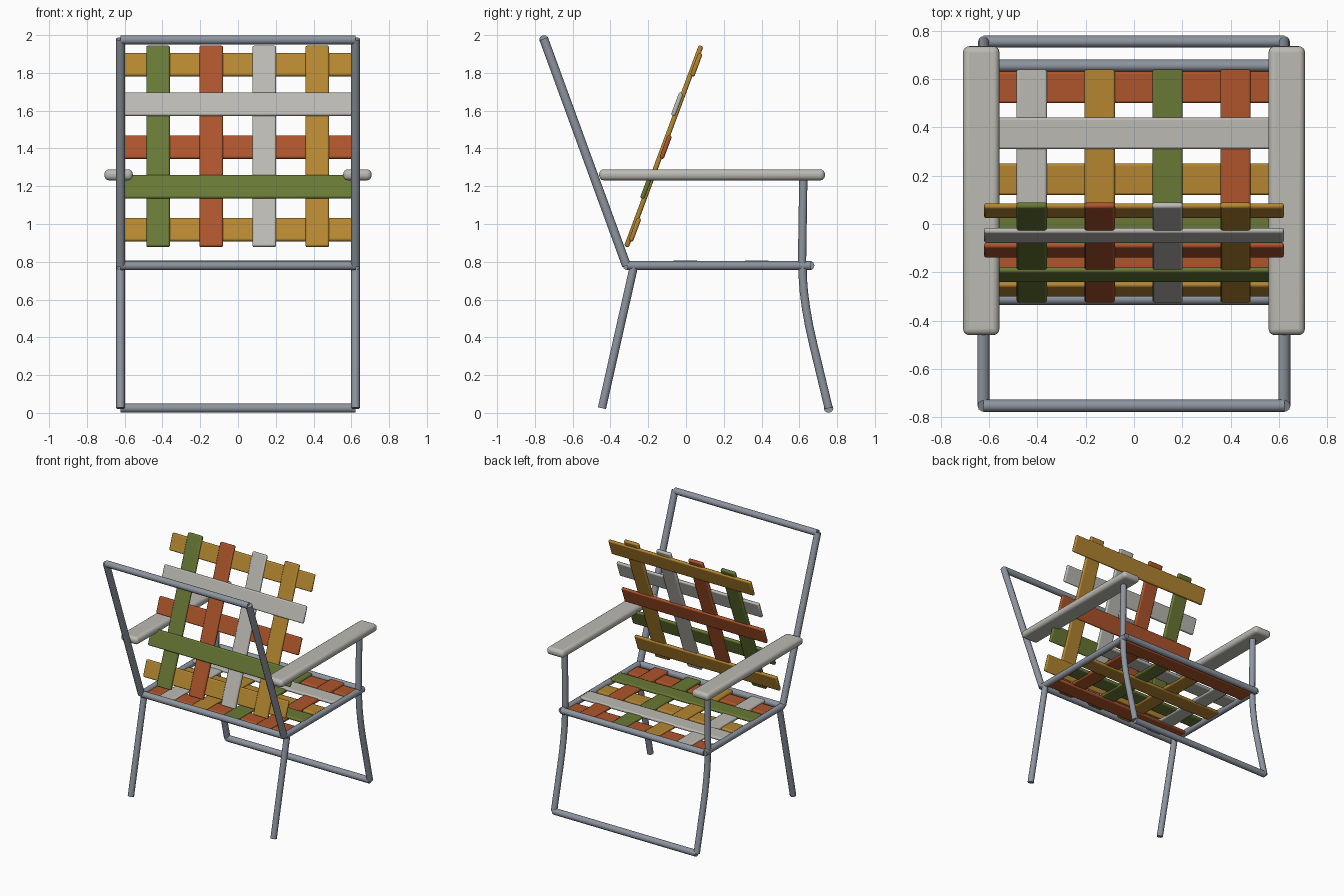
import bpy, math
from mathutils import Vector, Matrix

if "Cube" in bpy.data.objects:
    bpy.data.objects.remove(bpy.data.objects["Cube"])

def material(name, rgb):
    m = bpy.data.materials.new(name)
    m.diffuse_color = (*rgb, 1)
    m.use_nodes = True
    m.node_tree.nodes["Principled BSDF"].inputs["Base Color"].default_value = m.diffuse_color
    return m

METAL = material("metal", (0.27, 0.30, 0.35))
GOLD = material("gold", (0.46, 0.24, 0.03))
RUST = material("rust", (0.42, 0.09, 0.025))
GREEN = material("green", (0.14, 0.19, 0.035))
PALE = material("pale", (0.50, 0.49, 0.45))
R, X = 0.025, 0.622

def smooth(ob):
    bpy.ops.object.select_all(action='DESELECT')
    bpy.context.view_layer.objects.active = ob
    ob.select_set(True)
    bpy.ops.object.shade_smooth_by_angle(angle=math.radians(40))

def tube(name, pts, r=R):
    cu = bpy.data.curves.new(name, 'CURVE')
    cu.dimensions = '3D'
    cu.bevel_depth, cu.bevel_resolution, cu.use_fill_caps = r, 3, True
    sp = cu.splines.new('POLY')
    sp.points.add(len(pts) - 1)
    for p, co in zip(sp.points, pts):
        p.co = (*co, 1)
    ob = bpy.data.objects.new(name, cu)
    bpy.context.collection.objects.link(ob)
    bpy.ops.object.select_all(action='DESELECT')
    bpy.context.view_layer.objects.active = ob
    ob.select_set(True)
    bpy.ops.object.convert(target='MESH')
    ob = bpy.context.object
    ob.data.materials.clear()
    ob.data.materials.append(METAL)
    smooth(ob)

def box(name, size, mat, matrix, bevel, segs):
    bpy.ops.mesh.primitive_cube_add(size=1)
    ob = bpy.context.object
    ob.name = name
    ob.data.transform(Matrix.Diagonal((*size, 1)))
    ob.matrix_world = matrix
    ob.data.materials.append(mat)
    b = ob.modifiers.new("Bevel", 'BEVEL')
    b.width, b.segments = bevel, segs
    smooth(ob)

def webbing(name, frame, length, rows, cols, width):
    """Crossed straps in a local plane: x across, y along, z towards the sitter."""
    for i, (y, mat) in enumerate(rows):
        lift = 0.011 if i % 2 else -0.011
        box(f"{name}_cross_strap_{i+1}", (1.24, width, 0.024), mat,
            frame @ Matrix.Translation((0, y, lift)), 0.009, 2)
    for i, mat in enumerate(cols):
        box(f"{name}_long_strap_{i+1}", (0.125, length, 0.026), mat,
            frame @ Matrix.Translation((-0.423 + 0.281 * i, 0, 0)), 0.009, 2)

# Side frame tubes
leg = [(0.617, 0.80), (0.618, 0.72), (0.624, 0.64), (0.636, 0.55),
       (0.652, 0.46), (0.672, 0.37), (0.755, 0.025)]
for s, side in ((-1, "left"), (1, "right")):
    x = s * X
    tube(side + "_back_post", [(x, -0.315, 0.78), (x, -0.753, 1.98)])
    tube(side + "_seat_rail", [(x, -0.31, 0.78), (x, 0.662, 0.78)])
    tube(side + "_rear_leg", [(x, -0.275, 0.78), (x, -0.445, 0.025)], 0.023)
    tube(side + "_front_leg", [(x, y, z) for y, z in leg], 0.023)
    tube(side + "_arm_post", [(x, 0.614, 0.78), (x, 0.621, 1.24)], 0.023)
    box(side + "_armrest", (0.15, 1.195, 0.058), PALE,
        Matrix.Translation((s * 0.632, 0.138, 1.26)), 0.025, 4)

# Cross bars
for name, y, z in (("back_top_bar", -0.752, 1.975), ("seat_rear_bar", -0.31, 0.78),
                   ("seat_front_bar", 0.655, 0.78), ("floor_bar", 0.755, 0.025)):
    tube(name, [(-X, y, z), (X, y, z)])

# Seat webbing
seat = Matrix.Translation((0, 0.18, 0.785))
webbing("seat", seat, 0.975,
        [(0.385 - 0.19 * i, m) for i, m in enumerate((RUST, PALE, GOLD, GREEN, RUST))],
        (PALE, GOLD, GREEN, RUST), 0.13)

# Back webbing, leaning towards the open side
back = Matrix.Translation((0, -0.118, 1.411)) @ Matrix.Rotation(math.radians(69.6), 4, 'X')
webbing("back", back, 1.135,
        [(0.466 - 0.233 * i, m) for i, m in enumerate((GOLD, PALE, RUST, GREEN, GOLD))],
        (GREEN, RUST, PALE, GOLD), 0.13)
